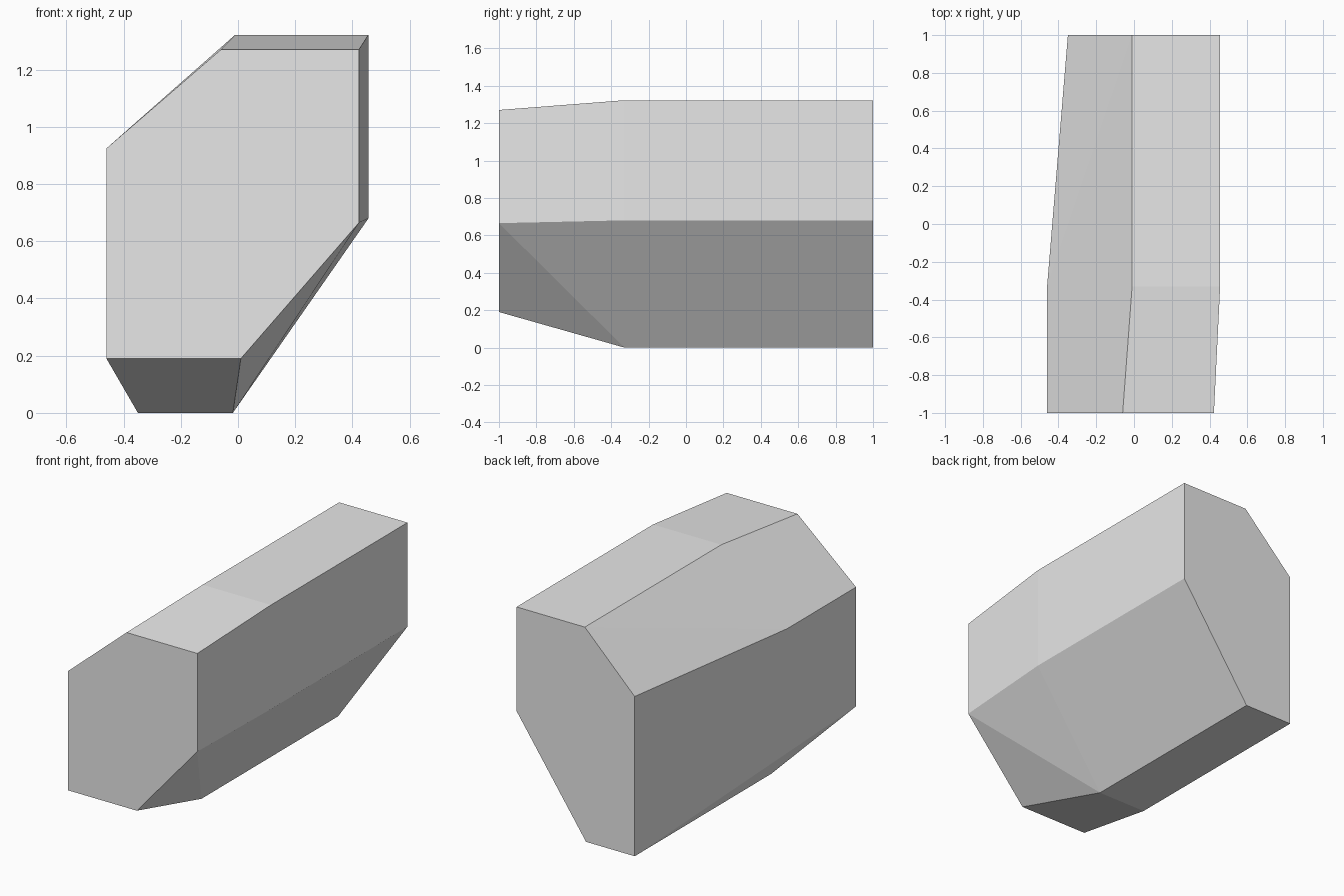
import bpy
import bmesh

default = bpy.data.objects.get("Cube")
if default:
    bpy.data.objects.remove(default, do_unlink=True)

# Plain light grey material
grey = bpy.data.materials.new("light_grey")
grey.use_nodes = True
colour = (0.8, 0.8, 0.8, 1.0)
grey.diffuse_color = colour
grey.node_tree.nodes["Principled BSDF"].inputs["Base Color"].default_value = colour

# Six-sided cross-sections as (x, z), from the tapered front to the back
sections = {
    -1.0: [(-0.46, 0.19), (0.01, 0.19), (0.423, 0.665),
           (0.423, 1.27), (-0.06, 1.27), (-0.46, 0.925)],
    -0.33: [(-0.35, 0), (-0.018, 0), (0.456, 0.68),
            (0.456, 1.322), (-0.01, 1.322), (-0.46, 0.925)],
    1.0: [(-0.35, 0), (-0.018, 0), (0.456, 0.68),
          (0.456, 1.322), (-0.01, 1.322), (-0.35, 0.985)],
}

# Faceted block: wrap the sections in one convex skin
bm = bmesh.new()
for y, outline in sections.items():
    for x, z in outline:
        bm.verts.new((x, y, z))
hull = bmesh.ops.convex_hull(bm, input=bm.verts[:])
spare = {v for v in hull["geom_interior"] + hull["geom_unused"]
         if isinstance(v, bmesh.types.BMVert)}
bmesh.ops.delete(bm, geom=list(spare), context="VERTS")

# Merge the triangles that lie in one plane
bmesh.ops.dissolve_limit(bm, angle_limit=0.004, verts=bm.verts[:], edges=bm.edges[:])
bmesh.ops.recalc_face_normals(bm, faces=bm.faces[:])

mesh = bpy.data.meshes.new("faceted_block")
bm.to_mesh(mesh)
bm.free()
mesh.materials.append(grey)
block = bpy.data.objects.new("faceted_block", mesh)
bpy.context.collection.objects.link(block)
